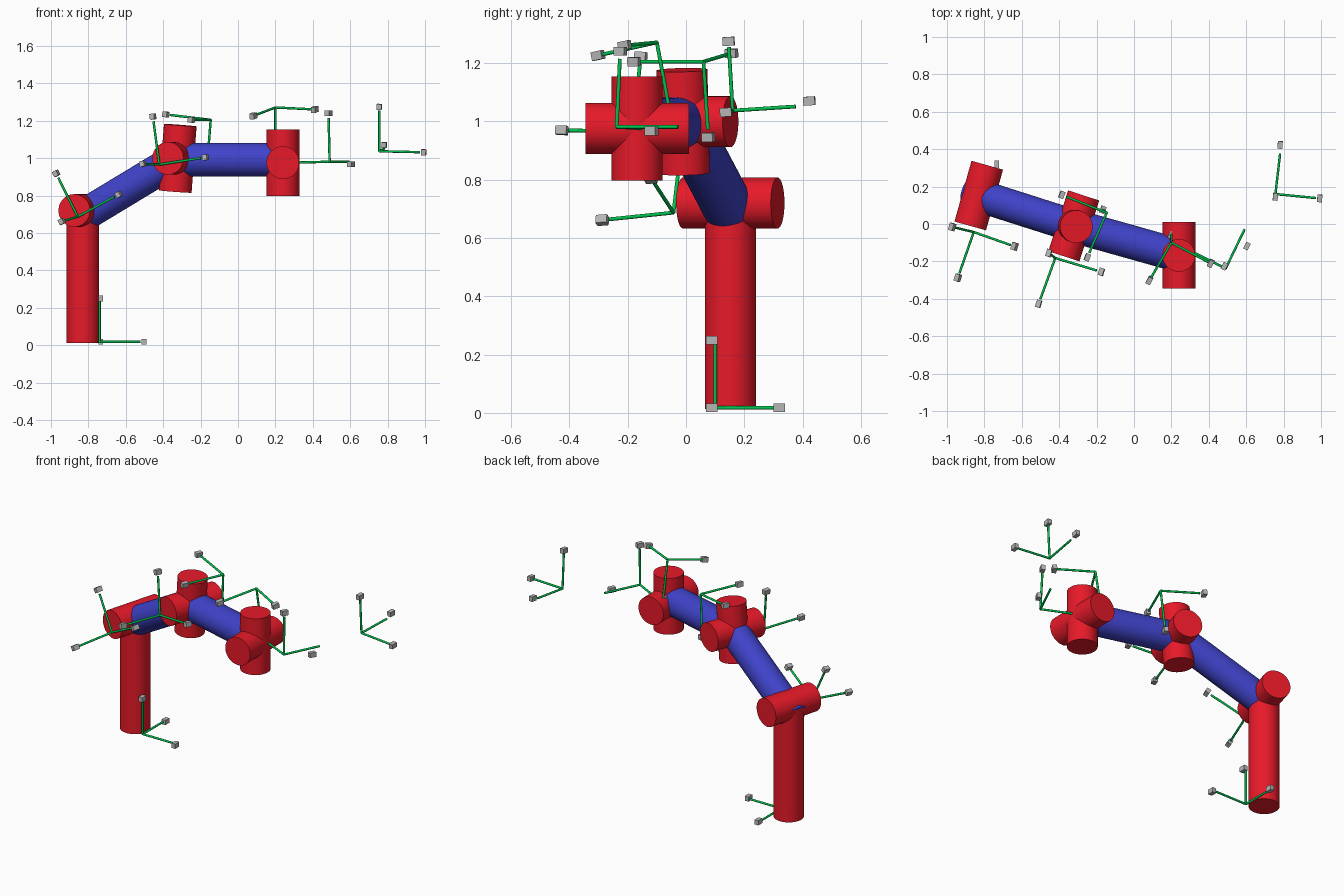
import bpy
from mathutils import Vector, Matrix

if "Cube" in bpy.data.objects:
    bpy.data.objects.remove(bpy.data.objects["Cube"], do_unlink=True)


def material(name, rgb):
    mat = bpy.data.materials.new(name)
    mat.use_nodes = True
    color = (*rgb, 1.0)
    mat.diffuse_color = color
    mat.node_tree.nodes["Principled BSDF"].inputs["Base Color"].default_value = color
    return mat


RED = material("joint_red", (0.80, 0.010, 0.022))
BLUE = material("link_blue", (0.05, 0.055, 0.58))
GREEN = material("axis_green", (0.0, 0.54, 0.075))
GREY = material("marker_grey", (0.47, 0.47, 0.47))


def rod(name, start, end, radius, mat, sides=48):
    """Smooth cylinder running between two points."""
    start, end = Vector(start), Vector(end)
    span = end - start
    bpy.ops.mesh.primitive_cylinder_add(
        vertices=sides, radius=radius, depth=span.length,
        location=(start + end) / 2,
        rotation=span.to_track_quat("Z", "Y").to_euler())
    obj = bpy.context.object
    obj.name = name
    obj.data.materials.append(mat)
    bpy.ops.object.shade_smooth_by_angle()
    return obj


def centred_rod(name, centre, direction, length, mat):
    half = Vector(direction).normalized() * length / 2
    return rod(name, Vector(centre) - half, Vector(centre) + half, RADIUS, mat)


def marker(name, location, axes):
    """Small block turned to match its frame."""
    bpy.ops.mesh.primitive_cube_add(size=1)
    obj = bpy.context.object
    obj.name = name
    obj.data.transform(Matrix.Diagonal((0.026, 0.040, 0.030, 1)))
    right, depth = axes
    turn = Matrix((right, depth, right.cross(depth))).transposed()
    obj.matrix_world = Matrix.Translation(location) @ turn.to_4x4()
    obj.data.materials.append(GREY)


def frame(name, origin, axes, length=0.234, gap=0.026, shift=(0, 0, 0)):
    """Three thin rods from one origin, each with an end marker."""
    origin = Vector(origin)
    side, depth, upright = [Vector(a).normalized() for a in axes]
    square = (side, (depth - side * depth.dot(side)).normalized())
    for label, axis in (("side", side), ("depth", depth), ("upright", upright)):
        rod(f"{name}_{label}_axis", origin, origin + axis * length, 0.0064, GREEN, 16)
        marker(f"{name}_{label}_marker",
               origin + axis * (length + gap) + Vector(shift), square)


# Arm joints and links
RADIUS = 0.0875
SHOULDER = Vector((-0.83, 0.152, 0.72))
ELBOW = Vector((-0.322, -0.01, 0.999))
WRIST = Vector((0.24, -0.168, 0.976))
ACROSS = (0.27, 0.963, 0)

rod("base_column", (-0.83, 0.153, 0.013), SHOULDER, RADIUS, RED)
centred_rod("shoulder_joint", SHOULDER, ACROSS, 0.337, RED)
centred_rod("elbow_pitch_joint", ELBOW, (0.31, 0.95, 0), 0.342, RED)
centred_rod("elbow_roll_joint", ELBOW, (0.027, -0.008, 0.355), 0.356, RED)
centred_rod("wrist_pitch_joint", WRIST, (0, 1, 0), 0.355, RED)
centred_rod("wrist_roll_joint", WRIST, (0, 0, 1), 0.357, RED)

# The upper arm enters the shoulder slightly below its centre
arm_start = SHOULDER - Vector((0, 0, 0.028))
reach = (ELBOW - arm_start).normalized()
rod("upper_arm", arm_start - reach * 0.06, ELBOW, RADIUS, BLUE)
rod("forearm", ELBOW - Vector((0, 0, 0.007)), WRIST + Vector((0, 0, 0.015)), 0.09, BLUE)

# Axis frames along the arm: side, depth and upright directions
frame("base_frame", (-0.74, 0.1, 0.0175), ((1, 0, 0), (0, 1, 0), (0, 0, 1)),
      0.218, 0.014, (0.006, -0.012, 0))
frame("shoulder_frame", (-0.857, -0.043, 0.687),
      ((0.21, -0.074, 0.114), (-0.08, -0.23, -0.024), (-0.109, 0.026, 0.219)))
frame("elbow_frame", (-0.421, -0.182, 0.966),
      ((0.24, -0.072, 0.037), (-0.08, -0.22, 0.003), (-0.032, 0.025, 0.24)))
frame("forearm_frame", (-0.146, 0.06, 1.205),
      ((-0.225, 0.09, 0.027), (-0.1, -0.23, 0), (-0.02, 0.016, -0.25)))
frame("wrist_frame", (0.2, -0.1, 1.271),
      ((0.2, -0.105, -0.01), (-0.105, -0.18, -0.04), (0, 0.04, -0.215)), 0.222, 0.016)
frame("hand_frame", (0.49, -0.238, 0.981),
      ((-0.2, 0.1, -0.005), (0.104, 0.215, 0), (-0.006, 0.012, 0.25)))
frame("tool_frame", (0.756, 0.16, 1.037),
      ((0.215, -0.021, -0.005), (0.025, 0.215, 0.014), (0, -0.013, 0.22)), 0.218, 0.02)

# Two markers sit away from the ends of their rods
for name, spot in (("hand", (0.604, -0.118, 0.967)), ("tool", (0.781, 0.423, 1.07))):
    bpy.data.objects[f"{name}_frame_depth_marker"].location = spot
